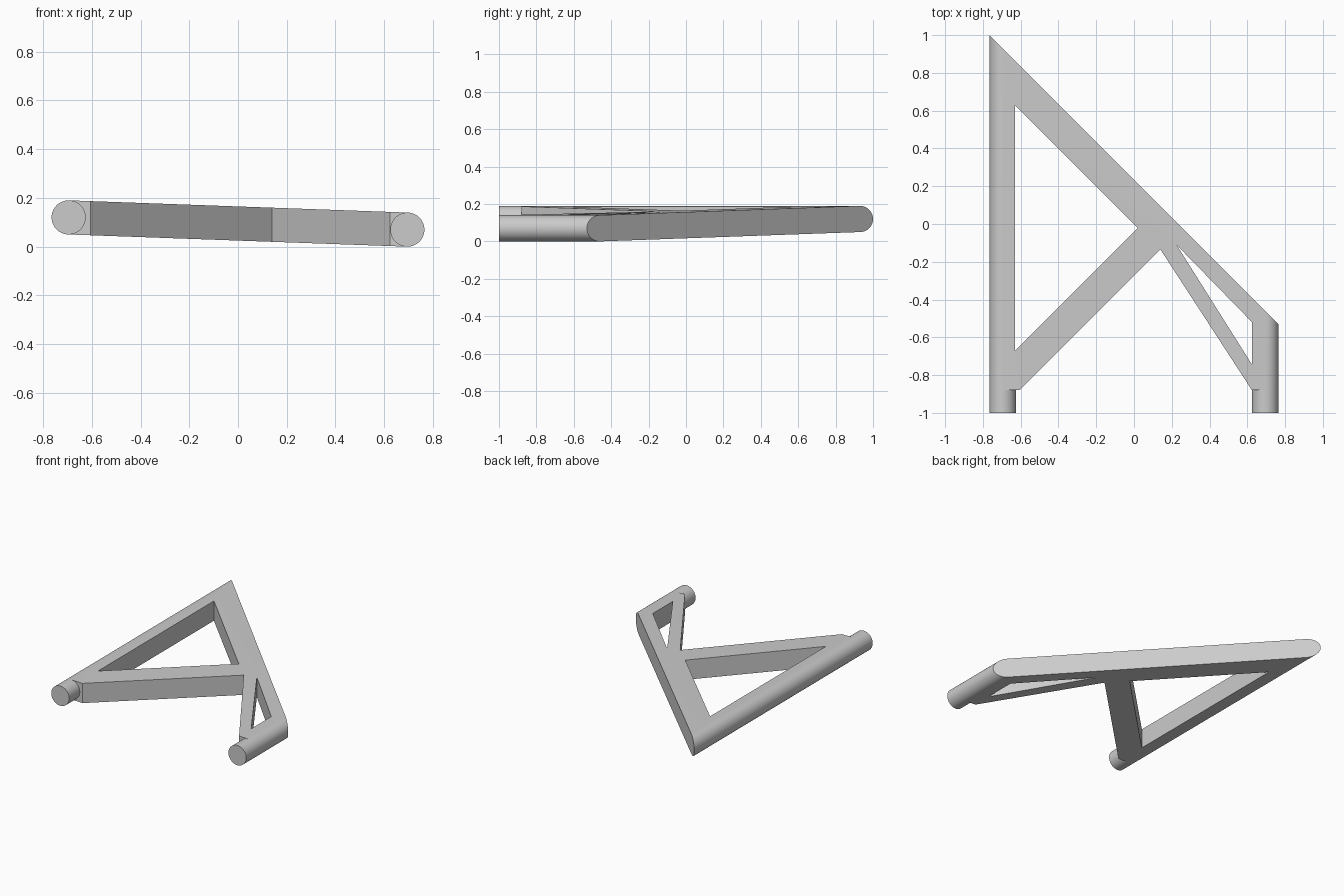
import bpy, bmesh, math

cube = bpy.data.objects.get("Cube")
if cube:
    bpy.data.objects.remove(cube, do_unlink=True)

grey = bpy.data.materials.new("light grey")
grey.use_nodes = True
grey.diffuse_color = (0.6, 0.6, 0.6, 1)
grey.node_tree.nodes["Principled BSDF"].inputs["Base Color"].default_value = (0.6, 0.6, 0.6, 1)

R = 0.07
LEFT, RIGHT = (0.695, 0.07), (-0.695, 0.12)   # tube centres in x, z
FRONT, SHOULDER = -1.0, -0.88
TILT = math.atan2(LEFT[1] - RIGHT[1], LEFT[0] - RIGHT[0])


def prism(name, points, depth):
    """Extrude a closed loop of 3D points along a vector."""
    bm = bmesh.new()
    face = bm.faces.new([bm.verts.new(p) for p in points])
    new = bmesh.ops.extrude_face_region(bm, geom=[face])["geom"]
    bmesh.ops.translate(bm, vec=depth, verts=[v for v in new if isinstance(v, bmesh.types.BMVert)])
    bmesh.ops.recalc_face_normals(bm, faces=bm.faces)
    mesh = bpy.data.meshes.new(name)
    bm.to_mesh(mesh)
    bm.free()
    mesh.materials.append(grey)
    obj = bpy.data.objects.new(name, mesh)
    bpy.context.collection.objects.link(obj)
    return obj


def arc(centre, start, sweep, steps, y):
    angles = [start + sweep * i / steps for i in range(steps + 1)]
    return [(centre[0] + R * math.cos(a), y, centre[1] + R * math.sin(a)) for a in angles]


def select(obj):
    bpy.ops.object.select_all(action="DESELECT")
    obj.select_set(True)
    bpy.context.view_layer.objects.active = obj


def cut(obj, plan, operation):
    """Trim with a vertical prism of the given plan, then discard it."""
    cutter = prism("cutter", [(x, y, -0.2) for x, y in plan], (0, 0, 0.6))
    cutter.hide_render = True
    mod = obj.modifiers.new("cut", "BOOLEAN")
    mod.operation, mod.solver, mod.object = operation, "EXACT", cutter
    select(obj)
    bpy.ops.object.modifier_apply(modifier=mod.name)
    bpy.data.objects.remove(cutter, do_unlink=True)


# Sloping frame: round-edged slab trimmed to its plan outline
section = (arc(LEFT, TILT - math.pi / 2, math.pi, 24, SHOULDER)
           + arc(RIGHT, TILT + math.pi / 2, math.pi, 24, SHOULDER))
frame = prism("frame", section, (0, 2.1, 0))
cut(frame, [(-0.85, -0.95), (-0.675, -0.95), (0.14, -0.135), (0.67, -0.95),
            (0.85, -0.95), (0.85, -0.615), (-0.85, 1.085)], "INTERSECT")
# The two triangular openings between the struts
cut(frame, [(-0.63, 0.63), (0.02, -0.02), (-0.63, -0.67)], "DIFFERENCE")
cut(frame, [(0.225, -0.11), (0.625, -0.52), (0.625, -0.745)], "DIFFERENCE")

# Round pegs at the front
parts = [frame]
for name, centre in (("left_peg", LEFT), ("right_peg", RIGHT)):
    loop = arc(centre, TILT + math.pi / 2, 2 * math.pi, 48, FRONT)[:-1]
    parts.append(prism(name, loop, (0, SHOULDER - FRONT, 0)))

for obj in parts:
    select(obj)
    bpy.ops.object.shade_smooth_by_angle(angle=math.radians(30))
